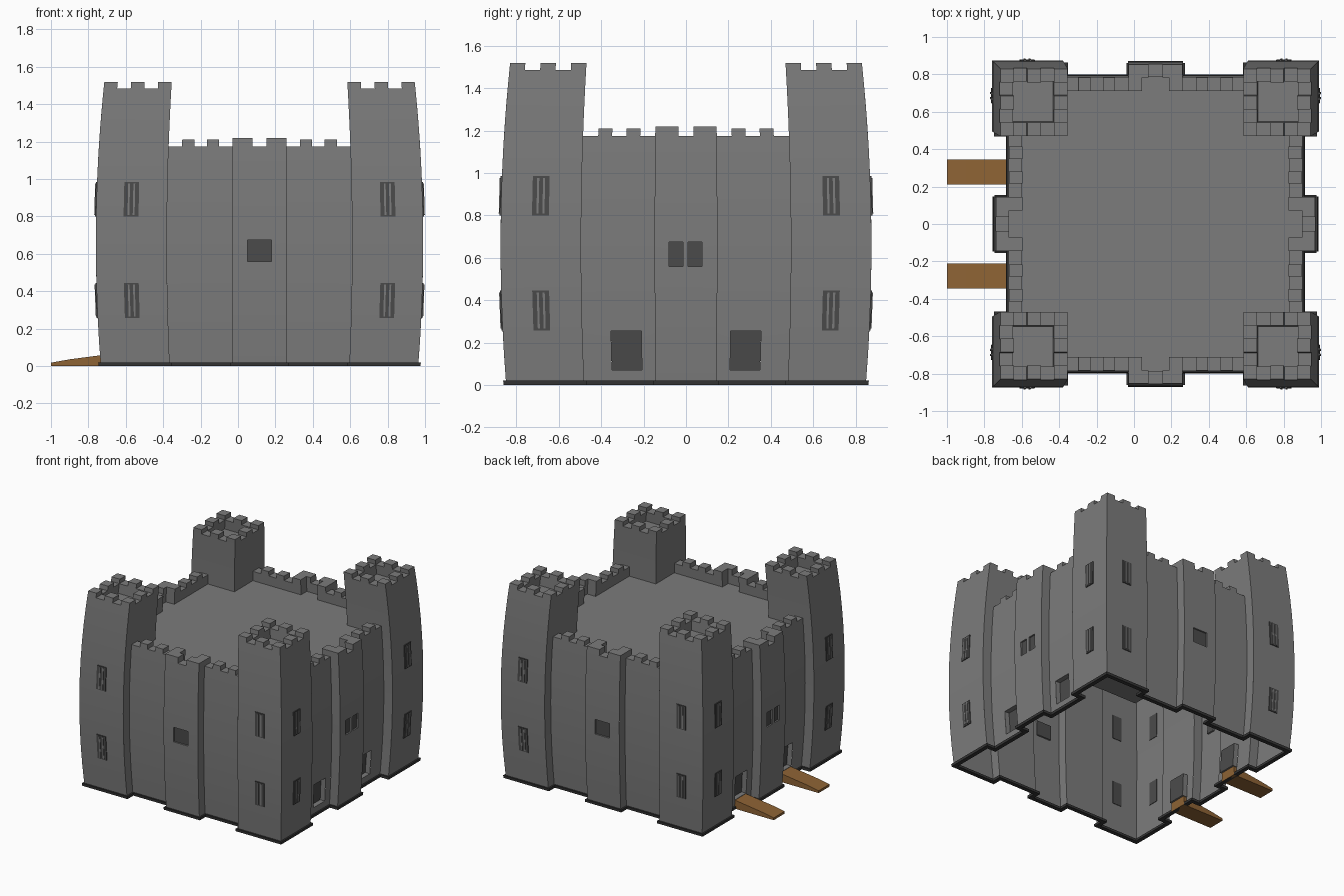
import bpy, bmesh, math

if "Cube" in bpy.data.objects:
    bpy.data.objects.remove(bpy.data.objects["Cube"])

CX = 0.115                                   # castle centre in x
T, I, W, B, BH = 0.875, 0.495, 0.80, 0.872, 0.148  # tower, inner edge, wall, buttress depth, half width
Z0, ROOF, PAR, TFLOOR, TPAR, TTOP = 0.02, 1.10, 1.175, 1.41, 1.485, 1.52


def material(name, col):
    m = bpy.data.materials.new(name)
    m.diffuse_color = (*col, 1)
    m.use_nodes = True
    m.node_tree.nodes["Principled BSDF"].inputs["Base Color"].default_value = m.diffuse_color
    return m


stone = material("grey stone", (0.2, 0.2, 0.2))
dark = material("dark opening", (0.07, 0.07, 0.07))
trim = material("base trim", (0.035, 0.035, 0.035))
wood = material("brown wood", (0.27, 0.125, 0.035))


def place(k, u, d, z):
    # side-local coordinates (along, outward, up) to castle coordinates
    x, y = u, -d
    for _ in range(k):
        x, y = -y, x
    return (x, y, z)


def box(bm, k, u0, u1, d0, d1, z0, z1, mi=0):
    v = [bm.verts.new(place(k, u, d, z)) for z in (z0, z1)
         for u, d in ((u0, d0), (u0, d1), (u1, d1), (u1, d0))]
    for f in ((0, 3, 2, 1), (4, 5, 6, 7), (0, 1, 5, 4), (1, 2, 6, 5), (2, 3, 7, 6), (3, 0, 4, 7)):
        bm.faces.new([v[i] for i in f]).material_index = mi


def quad(bm, k, pts, mi=0):
    f = bm.faces.new([bm.verts.new(place(k, *p)) for p in pts])
    f.material_index = mi


def strip(bm, k, p, q, z0, z1, holes=(), depth=0.02):
    # vertical wall from p to q with rectangular recesses (u0, u1, z0, z1)
    zs = {round(z0 + (z1 - z0) * i / 10, 4) for i in range(11)}
    for h in holes:
        zs = {z for z in zs if abs(z - h[2]) > .02 and abs(z - h[3]) > .02 or z in (z0, z1)}
        zs |= {h[2], h[3]}
    zs = sorted(zs)
    us = sorted({0.0, 1.0} | {(x - p[0]) / (q[0] - p[0]) for h in holes for x in h[:2]})
    pt = lambda t: (p[0] + (q[0] - p[0]) * t, p[1] + (q[1] - p[1]) * t)
    for a, b in zip(us, us[1:]):
        for c, d in zip(zs, zs[1:]):
            A, E = pt(a), pt(b)
            mu, mz = (A[0] + E[0]) / 2, (c + d) / 2
            if any(h[0] < mu < h[1] and h[2] < mz < h[3] for h in holes):
                continue
            quad(bm, k, [(*A, c), (*E, c), (*E, d), (*A, d)])
    for u0, u1, c, d in holes:
        o, n = p[1], p[1] - depth
        quad(bm, k, [(u0, n, c), (u1, n, c), (u1, n, d), (u0, n, d)], 1)
        ring = [(u0, c), (u1, c), (u1, d), (u0, d)]
        for (a, b), (e, f) in zip(ring, ring[1:] + ring[:1]):
            quad(bm, k, [(a, o, b), (e, o, f), (e, n, f), (a, n, b)])


def finish(bm, name, mats, bulge=True, merge=False):
    if merge:
        bmesh.ops.remove_doubles(bm, verts=bm.verts, dist=1e-4)
    bmesh.ops.recalc_face_normals(bm, faces=bm.faces)
    if bulge:
        # barrel-shaped swelling of the whole castle
        for v in bm.verts:
            s = 1 - 0.07 * (v.co.z - 0.66) ** 2
            v.co.x = v.co.x * s + CX
            v.co.y *= s
    me = bpy.data.meshes.new(name)
    bm.to_mesh(me)
    bm.free()
    for m in mats:
        me.materials.append(m)
    ob = bpy.data.objects.new(name, me)
    bpy.context.collection.objects.link(ob)
    return ob


# outer walls, towers and buttresses with recessed doors and windows
bm = bmesh.new()
for k in range(4):
    doors = k in (1, 3)
    wins = [(-.08, -.015, .56, .675), (.01, .075, .56, .675)] if doors else [(-.063, .063, .56, .675)]
    strip(bm, k, (-BH, B), (BH, B), Z0, ROOF, wins, 0.012)
    for s in (-1, 1):
        hole = [tuple(sorted((s * .213, s * .358))) + (.07, .255)] if doors else []
        strip(bm, k, (s * BH, W), (s * I, W), Z0, ROOF, hole, 0.04)
        strip(bm, k, (s * BH, W), (s * BH, B), Z0, ROOF)
        strip(bm, k, (s * I, T), (s * T, T), Z0, TFLOOR)
        strip(bm, k, (s * I, W), (s * I, T), Z0, ROOF)
        strip(bm, k, (s * I, W), (s * I, T), ROOF, TFLOOR)
        strip(bm, k, (s * I, I), (s * I, W), ROOF, TFLOOR)
shell = finish(bm, "castle_walls", [stone, dark], merge=True)

# courtyard roof and tower floors
bm = bmesh.new()
quad(bm, 0, [(-W, -W, ROOF), (W, -W, ROOF), (W, W, ROOF), (-W, W, ROOF)])
for k in range(4):
    quad(bm, k, [(I, I, TFLOOR), (T, I, TFLOOR), (T, T, TFLOOR), (I, T, TFLOOR)])
finish(bm, "roof_floors", [stone])

# wall parapets with merlons
bm = bmesh.new()
for k in range(4):
    box(bm, k, -BH, BH, W, B, ROOF, PAR)
    for s in (-1, 1):
        r = lambda a, b: sorted((s * a, s * b))
        box(bm, k, *r(.073, I), .727, W, ROOF, PAR)
        box(bm, k, *r(.037, BH), W, B, PAR, 1.22)
        box(bm, k, *r(.073, BH), .727, W, PAR, 1.22)
        for a in (.22, .355):
            box(bm, k, *r(a, a + .067), .727, W, PAR, 1.21)
finish(bm, "wall_battlements", [stone])

# tower parapets: ring of a 5 x 5 grid, raised at every second cell
bm = bmesh.new()
c = (T - I) / 5
for k in range(4):
    box(bm, k, I, T, I, I + c, TFLOOR, TPAR)
    box(bm, k, I, T, T - c, T, TFLOOR, TPAR)
    box(bm, k, I, I + c, I + c, T - c, TFLOOR, TPAR)
    box(bm, k, T - c, T, I + c, T - c, TFLOOR, TPAR)
    for i in (0, 2, 4):
        for j in (0, 2, 4):
            if (i, j) != (2, 2):
                box(bm, k, I + i * c, I + i * c + c, I + j * c, I + j * c + c, TPAR, TTOP)
finish(bm, "tower_battlements", [stone])

# barred tower windows
bm = bmesh.new()
for k in range(4):
    for s in (-1, 1):
        for z0, z1 in ((.258, .445), (.80, .985)):
            m = s * .688
            box(bm, k, m - .04, m + .04, T - .004, T + .006, z0, z1, 1)
            for b in (-.014, .014):
                box(bm, k, m + b - .005, m + b + .005, T + .004, T + .01, z0 + .008, z1 - .008, 0)
finish(bm, "tower_windows", [stone, dark])

# dark base trim following the outline
bm = bmesh.new()
e, n = .013, .02
for k in range(4):
    box(bm, k, -BH - e, BH + e, B - n, B + e, 0, Z0)
    for s in (-1, 1):
        r = lambda a, b: sorted((s * a, s * b))
        box(bm, k, *r(BH - n, BH + e), W - n, B - n, 0, Z0)
        box(bm, k, *r(BH + e, I - e), W - n, W + e, 0, Z0)
        box(bm, k, *r(I - e, I + n), W - n, T - n, 0, Z0)
        box(bm, k, *r(I - e, T + e), T - n, T + e, 0, Z0)
finish(bm, "base_trim", [trim])

# wooden ramps at the left doors
for i, y in enumerate((-.2775, .2775)):
    bm = bmesh.new()
    prof = [(-1, 0), (-.64, 0), (-.64, .07), (-.9, .036), (-1, .018)]
    rings = [[bm.verts.new((x, y + h, z)) for x, z in prof] for h in (-.067, .067)]
    for f in rings:
        bm.faces.new(f)
    for a in range(5):
        b = (a + 1) % 5
        bm.faces.new((rings[0][a], rings[0][b], rings[1][b], rings[1][a]))
    finish(bm, f"ramp_{i + 1}", [wood], bulge=False)

# smooth the gentle wall curve, keep corners crisp
bpy.context.view_layer.objects.active = shell
shell.select_set(True)
bpy.ops.object.shade_smooth_by_angle(angle=math.radians(20))
